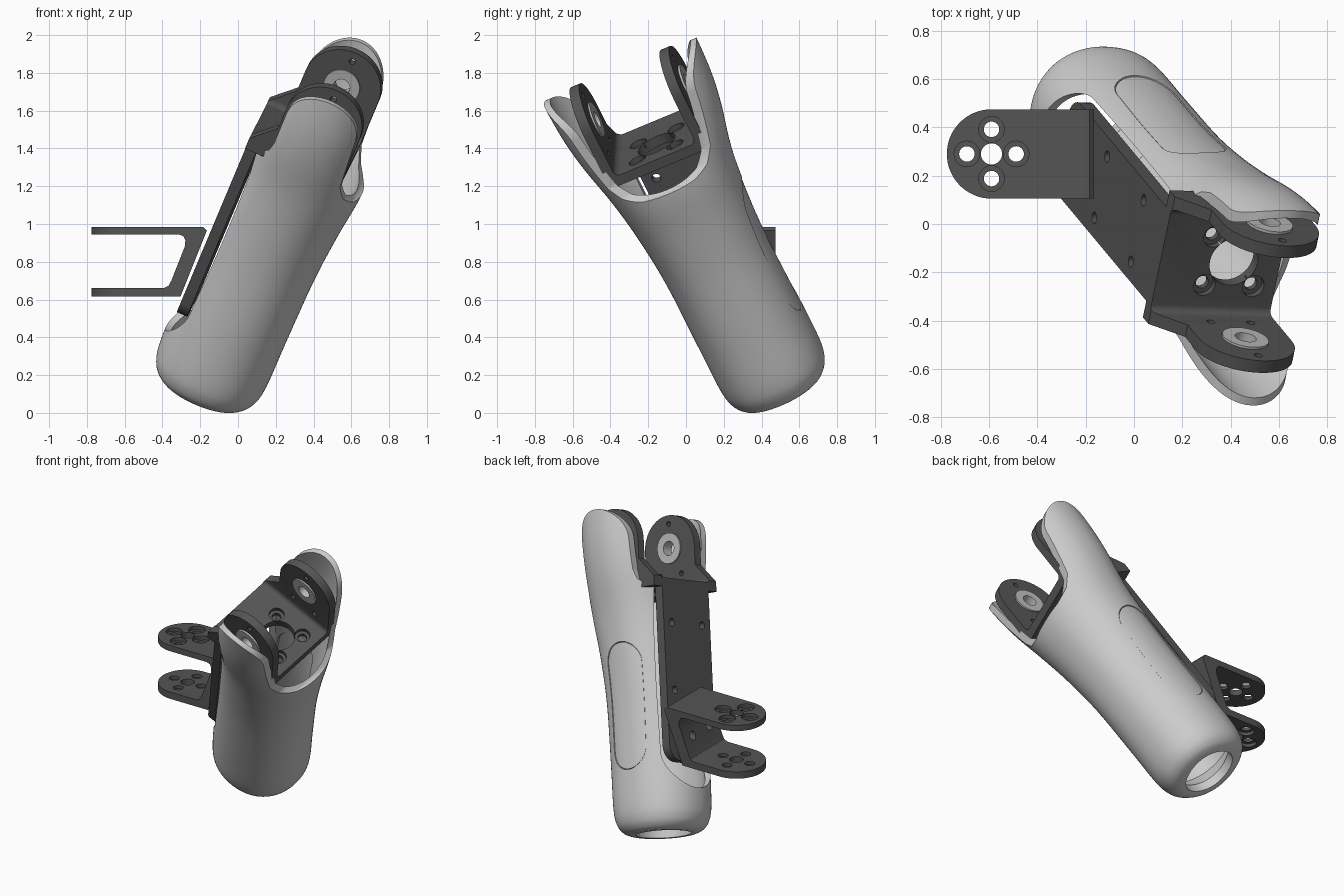
import bpy, bmesh
from math import sin, cos, pi, copysign
from mathutils import Vector, Matrix

if "Cube" in bpy.data.objects:
    bpy.data.objects.remove(bpy.data.objects["Cube"])

# Local frame of the tilted limb: x = fore/aft, y = hinge axis, z = limb axis
P = Vector((0.505, -0.265, 1.64))
U = Vector((0.19, 0.906, 0.377)).normalized()
A = Vector((0.352, -0.419, 0.837))
A = (A - U * A.dot(U)).normalized()
V = U.cross(A)
LIMB = Matrix.Translation(P) @ Matrix((V, U, A)).transposed().to_4x4()
WORLD = Matrix.Identity(4)

dark = bpy.data.materials.new("dark_grey")
dark.diffuse_color = (0.09, 0.09, 0.09, 1)
dark.use_nodes = True
dark.node_tree.nodes["Principled BSDF"].inputs["Base Color"].default_value = dark.diffuse_color
pale = bpy.data.materials.new("pale_grey")
pale.diffuse_color = (0.5, 0.5, 0.5, 1)
pale.use_nodes = True
pale.node_tree.nodes["Principled BSDF"].inputs["Base Color"].default_value = pale.diffuse_color


def make(name, bm, mat=None):
    bmesh.ops.recalc_face_normals(bm, faces=bm.faces)
    me = bpy.data.meshes.new(name)
    bm.to_mesh(me)
    bm.free()
    ob = bpy.data.objects.new(name, me)
    bpy.context.collection.objects.link(ob)
    if mat:
        me.materials.append(mat)
    return ob


def prism(name, pts, lo, hi, axis, M=LIMB, mat=None):
    """Extrude a 2D outline along a local axis."""
    order = {'x': lambda p, h: (h, p[0], p[1]),
             'y': lambda p, h: (p[0], h, p[1]),
             'z': lambda p, h: (p[0], p[1], h)}[axis]
    bm = bmesh.new()
    a = [bm.verts.new(M @ Vector(order(p, lo))) for p in pts]
    b = [bm.verts.new(M @ Vector(order(p, hi))) for p in pts]
    n = len(pts)
    bm.faces.new(a)
    bm.faces.new(b)
    for i in range(n):
        bm.faces.new((a[i], a[(i + 1) % n], b[(i + 1) % n], b[i]))
    return make(name, bm, mat)


def arc(cx, cy, r, a0, a1, n=24):
    return [(cx + r * cos(pi * (a0 + (a1 - a0) * i / n) / 180),
             cy + r * sin(pi * (a0 + (a1 - a0) * i / n) / 180)) for i in range(n + 1)]


def circle(cx, cy, r):
    return arc(cx, cy, r, 0, 360, 32)[:-1]


def pill(cx, r, lo, hi):
    return arc(cx, hi - r, r, 0, 180) + arc(cx, lo + r, r, 180, 360)


def boolean(ob, op, *cutters):
    for c in cutters:
        m = ob.modifiers.new("cut", 'BOOLEAN')
        m.operation, m.object, m.solver = op, c, 'EXACT'
    dg = bpy.context.evaluated_depsgraph_get()
    me = bpy.data.meshes.new_from_object(ob.evaluated_get(dg))
    ob.modifiers.clear()
    ob.data = me
    for c in cutters:
        bpy.data.objects.remove(c)


def cut_holes(ob, holes):
    """holes: (cx, cy, radius, lo, hi, axis, frame)"""
    boolean(ob, 'DIFFERENCE', *[prism("cutter", circle(x, y, r), lo, hi, ax, M)
                                for x, y, r, lo, hi, ax, M in holes])


# Cover shell: closed thick tube from rows of (height, half width u, half width v, v centre)
ROWS = [(-1.84, .205, .205, -.05), (-1.82, .243, .25, -.05), (-1.77, .277, .287, -.05),
        (-1.67, .294, .306, -.05), (-1.4, .295, .31, -.05), (-1.0, .295, .31, -.04),
        (-.7, .315, .315, -.02), (-.45, .348, .325, 0), (-.2, .405, .33, 0),
        (0, .435, .33, 0), (.25, .447, .33, 0)]


def smooth_rows(rows, k=5):
    out = []
    v = [Vector(r) for r in rows]
    for i in range(len(v) - 1):
        p0, p1, p2, p3 = v[max(i - 1, 0)], v[i], v[i + 1], v[min(i + 2, len(v) - 1)]
        for j in range(k):
            t = j / k
            out.append(0.5 * (2 * p1 + (p2 - p0) * t + (2 * p0 - 5 * p1 + 4 * p2 - p3) * t * t
                              + (3 * p1 - p0 - 3 * p2 + p3) * t ** 3))
    return out + [v[-1]]


def tube(name, shrink, wall):
    skin = smooth_rows(ROWS)
    rows = [Vector((-1.84, .17, .17, -.05))] + [r - Vector((0, shrink, shrink, 0)) for r in skin]
    rows += [r - Vector((0, wall, wall, 0)) for r in reversed(skin[15:])]
    rows += [Vector((-1.78, .17, .17, -.05))]
    n, e = 96, 2 / 2.15
    bm = bmesh.new()
    rings = []
    for s, ru, rv, vc in rows:
        ring = []
        for i in range(n):
            c, d = cos(2 * pi * i / n), sin(2 * pi * i / n)
            ring.append(bm.verts.new(LIMB @ Vector((vc + rv * copysign(abs(c) ** e, c),
                                                    ru * copysign(abs(d) ** e, d), s))))
        rings.append(ring)
    for k in range(len(rings)):
        a, b = rings[k], rings[(k + 1) % len(rings)]
        for i in range(n):
            bm.faces.new((a[i], a[(i + 1) % n], b[(i + 1) % n], b[i]))
    return make(name, bm)


shell = tube("cover_shell", 0, .035)
outline = ([(-.6, -2), (.6, -2), (.6, -.43), (.36, -.43), (.3, -.415), (.25, -.375), (.215, -.3)]
           + arc(0, 0, .197, 0, 180, 32) + [(-.197, -.2), (-.21, -.26), (-.25, -.3), (-.6, -.3)])
boolean(shell, 'INTERSECT', prism("cutter", outline, -1, 1, 'y'))
boolean(shell, 'DIFFERENCE',
        prism("cutter", pill(0, .225, -1.585, 1), -.7, -.12, 'x'),
        prism("cutter", pill(-.045, .137, -1.45, -.64), .1, .7, 'y'))

# Side panel filling the oblong opening
panel = tube("side_panel", .004, .03)
boolean(panel, 'INTERSECT', prism("cutter", pill(-.045, .133, -1.446, -.644), .1, .7, 'y'))

# Hinge bracket: U section trimmed by the ear silhouette
section = ([(-.29, .3), (-.29, -.315), (.29, -.315), (.29, .3), (.235, .3)]
           + arc(.205, -.23, .03, 0, -90, 6) + arc(-.205, -.23, .03, 270, 180, 6) + [(-.235, .3)])
hinge = prism("hinge_bracket", section, -.33, .21, 'x', mat=dark)
ears = [(-.4, -.4), (.3, -.4), (.21, -.3)] + arc(0, 0, .21, 0, 180, 32) + [(-.21, -.13), (-.33, -.25), (-.4, -.25)]
boolean(hinge, 'INTERSECT', prism("cutter", ears, -1, 1, 'y'))
holes = [(0, 0, .108, -.4, -.2, 'z', LIMB)]
for x in (-.11, .11):
    for y in (-.11, .11):
        holes += [(x, y, .028, -.4, -.2, 'z', LIMB), (x, y, .048, -.288, -.2, 'z', LIMB)]
holes += [(0, 0, .085, -.5, .5, 'y', LIMB)]
holes += [(x, z, .017, -.5, .5, 'y', LIMB) for x, z in ((0, .155), (-.09, -.17), (.09, -.17))]
cut_holes(hinge, holes)

# Bearing rings in both ears
for side, name in ((-1, "near_bearing"), (1, "far_bearing")):
    lo, hi = sorted((side * .225, side * .302))
    ring = prism(name, circle(0, 0, .098), lo, hi, 'y', mat=pale)
    cut_holes(ring, [(0, 0, .045, -.5, .5, 'y', LIMB)])

# Back plate linking the hinge to the fork
plate = prism("back_plate", [(-.215, -.29), (.215, -.29)] + arc(.115, -1.32, .1, 0, -90, 8)
              + arc(-.115, -1.32, .1, 270, 180, 8), -.33, -.27, 'x', mat=dark)
cut_holes(plate, [(y, s, .024, -.5, -.1, 'x', LIMB) for y in (-.14, .14) for s in (-.54, -.97)])

# Side fork: C section trimmed to a rounded tongue
fork_section = [(-.8, .985), (-.185, .985), (-.165, .965), (-.305, .615), (-.8, .615), (-.8, .662),
                (-.39, .662), (-.367, .674), (-.353, .70), (-.28, .885), (-.279, .915), (-.29, .936),
                (-.315, .945), (-.8, .945)]
fork = prism("side_fork", fork_section, .105, .475, 'y', WORLD, dark)
boolean(fork, 'INTERSECT', prism("cutter", arc(-.59, .29, .185, 90, 270, 32) + [(.1, .105), (.1, .475)],
                                 0, 2, 'z', WORLD))
holes = [(-.59, .29, .044, 0, 2, 'z', WORLD)]
for dx, dy in ((.102, 0), (-.102, 0), (0, .102), (0, -.102)):
    x, y = -.59 + dx, .29 + dy
    holes += [(x, y, .032, 0, 2, 'z', WORLD), (x, y, .053, .962, 1.1, 'z', WORLD),
              (x, y, .053, .5, .638, 'z', WORLD)]
holes += [(y, .79, .028, -.45, -.2, 'x', WORLD) for y in (.2, .38)]
cut_holes(fork, holes)

# Smooth shading with crisp edges
bpy.ops.object.select_all(action='DESELECT')
for ob in bpy.context.collection.objects:
    ob.select_set(True)
    bpy.context.view_layer.objects.active = ob
bpy.ops.object.shade_smooth_by_angle(angle=0.55)
